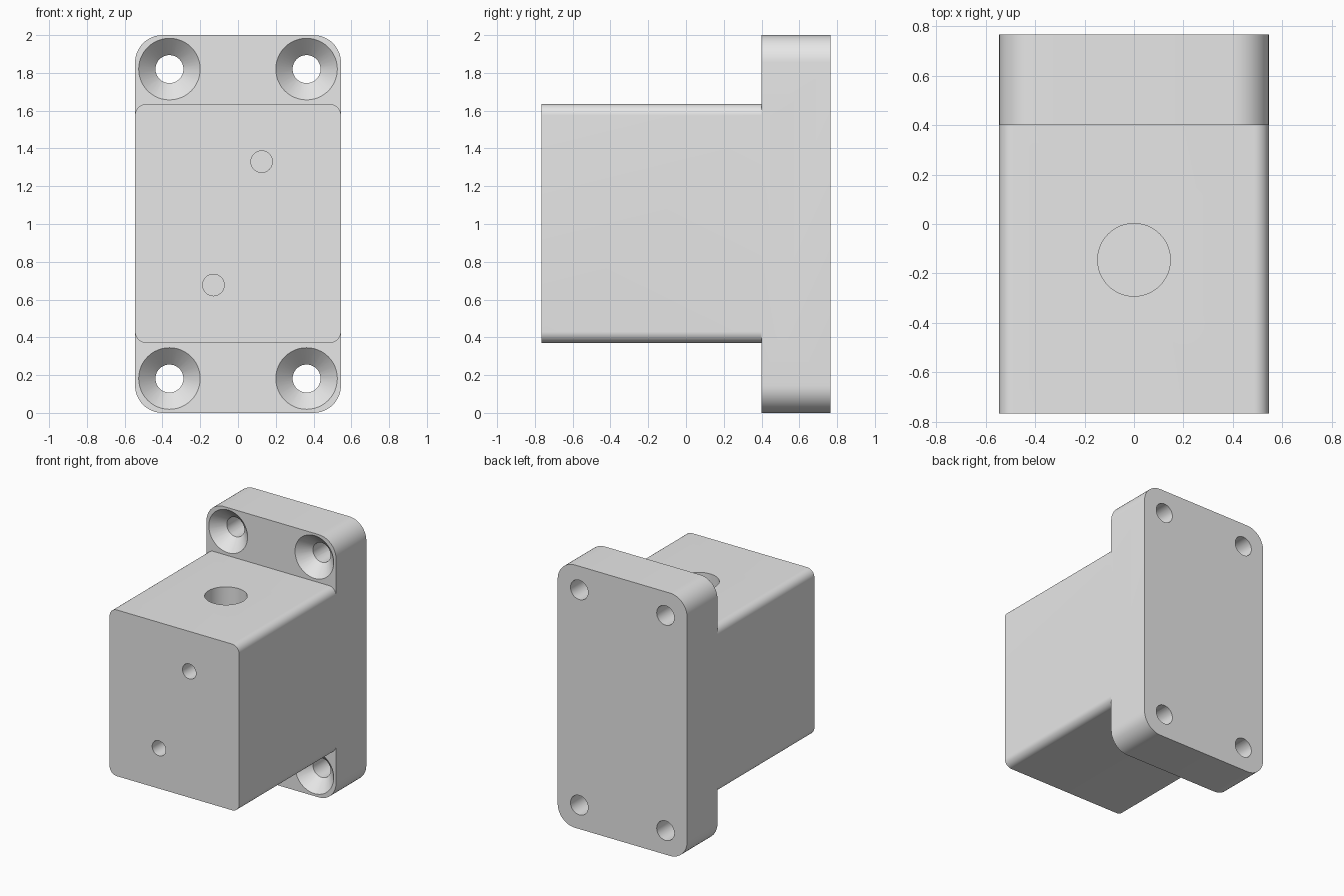
import bpy, bmesh, math
from mathutils import Matrix, Vector

cube = bpy.data.objects.get("Cube")
if cube:
    bpy.data.objects.remove(cube, do_unlink=True)

HALF_W = 0.545
FRONT, STEP, BACK = -0.765, 0.4, 0.765

grey = bpy.data.materials.new("light_grey")
grey.use_nodes = True
colour = (0.8, 0.8, 0.8, 1)
grey.diffuse_color = colour
grey.node_tree.nodes["Principled BSDF"].inputs["Base Color"].default_value = colour


def finish(name, bm):
    bmesh.ops.recalc_face_normals(bm, faces=bm.faces)
    mesh = bpy.data.meshes.new(name)
    bm.to_mesh(mesh)
    bm.free()
    mesh.materials.append(grey)
    obj = bpy.data.objects.new(name, mesh)
    bpy.context.collection.objects.link(obj)
    return obj


def rounded_slab(name, z0, z1, y0, y1, radius, steps=12):
    """Rounded rectangle in x-z, extruded along y."""
    bm = bmesh.new()
    x, zc, h = HALF_W - radius, (z0 + z1) / 2, (z1 - z0) / 2 - radius
    ring = []
    for k, (sx, sz) in enumerate(((1, 1), (-1, 1), (-1, -1), (1, -1))):
        for i in range(steps + 1):
            a = math.pi / 2 * (k + i / steps)
            ring.append(bm.verts.new((sx * x + radius * math.cos(a), y0,
                                      zc + sz * h + radius * math.sin(a))))
    face = bm.faces.new(ring)
    side = bmesh.ops.extrude_face_region(bm, geom=[face])["geom"]
    bmesh.ops.translate(bm, vec=(0, y1 - y0, 0),
                        verts=[v for v in side if isinstance(v, bmesh.types.BMVert)])
    return finish(name, bm)


def round_cutter(name, start, end, r0, r1, sides=48):
    """Cylinder or cone from start to end."""
    start, end = Vector(start), Vector(end)
    axis = end - start
    turn = axis.to_track_quat("Z", "Y").to_matrix().to_4x4()
    bm = bmesh.new()
    bmesh.ops.create_cone(bm, cap_ends=True, segments=sides, radius1=r0, radius2=r1,
                          depth=axis.length,
                          matrix=Matrix.Translation((start + end) / 2) @ turn)
    return finish(name, bm)


def combine(target, tool, operation):
    mod = target.modifiers.new(operation.lower(), "BOOLEAN")
    mod.operation, mod.solver, mod.object = operation, "EXACT", tool
    bpy.context.view_layer.objects.active = target
    bpy.ops.object.modifier_apply(modifier=mod.name)
    bpy.data.objects.remove(tool, do_unlink=True)


# Flange plate with the block standing out from it
body = rounded_slab("flanged_block", 0, 2, STEP, BACK, 0.145)
combine(body, rounded_slab("block", 0.37, 1.635, FRONT, STEP + 0.1, 0.06), "UNION")

# Countersunk mounting holes; the cone starts a little in front of the plate
for x in (-0.363, 0.363):
    for z in (0.182, 1.82):
        combine(body, round_cutter("screw_hole", (x, STEP - 0.02, z),
                                   (x, BACK + 0.1, z), 0.074, 0.074), "DIFFERENCE")
        combine(body, round_cutter("countersink", (x, STEP - 0.01, z),
                                   (x, STEP + 0.09, z), 0.173, 0.073), "DIFFERENCE")

# Blind bore in the top and two pin holes in the front
combine(body, round_cutter("bore", (0, -0.145, 1.8), (0, -0.145, 0.5), 0.147, 0.147), "DIFFERENCE")
for x, z in ((0.125, 1.33), (-0.13, 0.677)):
    combine(body, round_cutter("pin_hole", (x, FRONT - 0.1, z), (x, 0.15, z), 0.057, 0.057), "DIFFERENCE")

# Smooth the rounded surfaces, keep the edges crisp
bpy.ops.object.select_all(action="DESELECT")
body.select_set(True)
bpy.context.view_layer.objects.active = body
bpy.ops.object.shade_smooth_by_angle(angle=math.radians(30))
